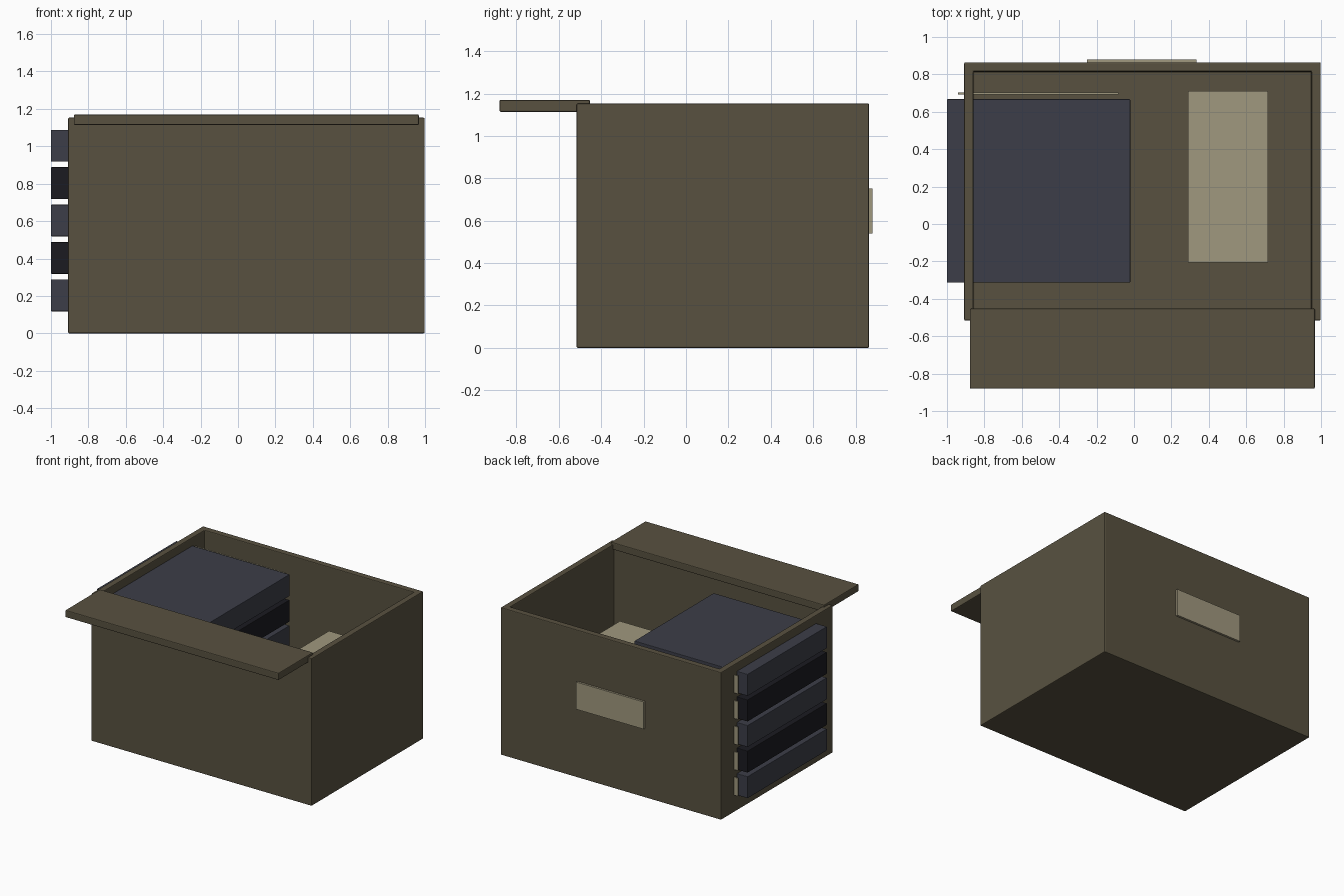
import bpy, bmesh

if "Cube" in bpy.data.objects:
    bpy.data.objects.remove(bpy.data.objects["Cube"])


def material(name, rgb):
    m = bpy.data.materials.new(name)
    m.diffuse_color = (*rgb, 1)
    m.use_nodes = True
    m.node_tree.nodes["Principled BSDF"].inputs["Base Color"].default_value = m.diffuse_color
    return m


CARD = material("olive_card", (0.098, 0.083, 0.051))
PAPER = material("tan_paper", (0.352, 0.314, 0.209))
SLATE = material("slate_plastic", (0.045, 0.048, 0.065))
BLACK = material("black_plastic", (0.011, 0.011, 0.015))


def block(name, x, y, z, mat, bevel=0.0, wall=0.0):
    """Box between the given ranges; wall > 0 hollows it out from the top."""
    bm = bmesh.new()
    bmesh.ops.create_cube(bm, size=1)
    for v in bm.verts:
        v.co = [(r[0] + r[1]) / 2 + c * (r[1] - r[0]) for c, r in zip(v.co, (x, y, z))]
    if wall:
        bm.normal_update()
        top = max(bm.faces, key=lambda f: f.calc_center_median().z)
        bmesh.ops.inset_region(bm, faces=[top], thickness=wall)
        res = bmesh.ops.extrude_discrete_faces(bm, faces=[top])
        for v in res["faces"][0].verts:
            v.co.z = z[0] + wall
    bmesh.ops.recalc_face_normals(bm, faces=bm.faces)
    mesh = bpy.data.meshes.new(name)
    bm.to_mesh(mesh)
    bm.free()
    mesh.materials.append(mat)
    ob = bpy.data.objects.new(name, mesh)
    bpy.context.collection.objects.link(ob)
    if bevel:
        mod = ob.modifiers.new("soft_edges", 'BEVEL')
        mod.width = bevel
        mod.segments = 2
    return ob


# Open storage box with its front flap folded outward
block("storage_box", (-0.908, 0.998), (-0.516, 0.864), (0, 1.153), CARD, 0.006, 0.069)
block("front_flap", (-0.878, 0.967), (-0.88, -0.453), (1.114, 1.17), CARD, 0.006)

# Label on the back wall
block("back_label", (-0.25, 0.335), (0.862, 0.88), (0.54, 0.753), PAPER)

# Stack of cases poking through the left wall, each with a spine label
for i in range(5):
    z = 0.118 + 0.2 * i
    block(f"case_{i + 1}", (-1.0, -0.02), (-0.314, 0.667), (z, z + 0.17),
          BLACK if i % 2 else SLATE, 0.004)
    block(f"case_label_{i + 1}", (-0.94, -0.083), (0.693, 0.703),
          (z + 0.015, z + 0.155), PAPER)

# Paper stack standing on the box floor
block("paper_stack", (0.29, 0.716), (-0.207, 0.71), (0.069, 0.712), PAPER)
